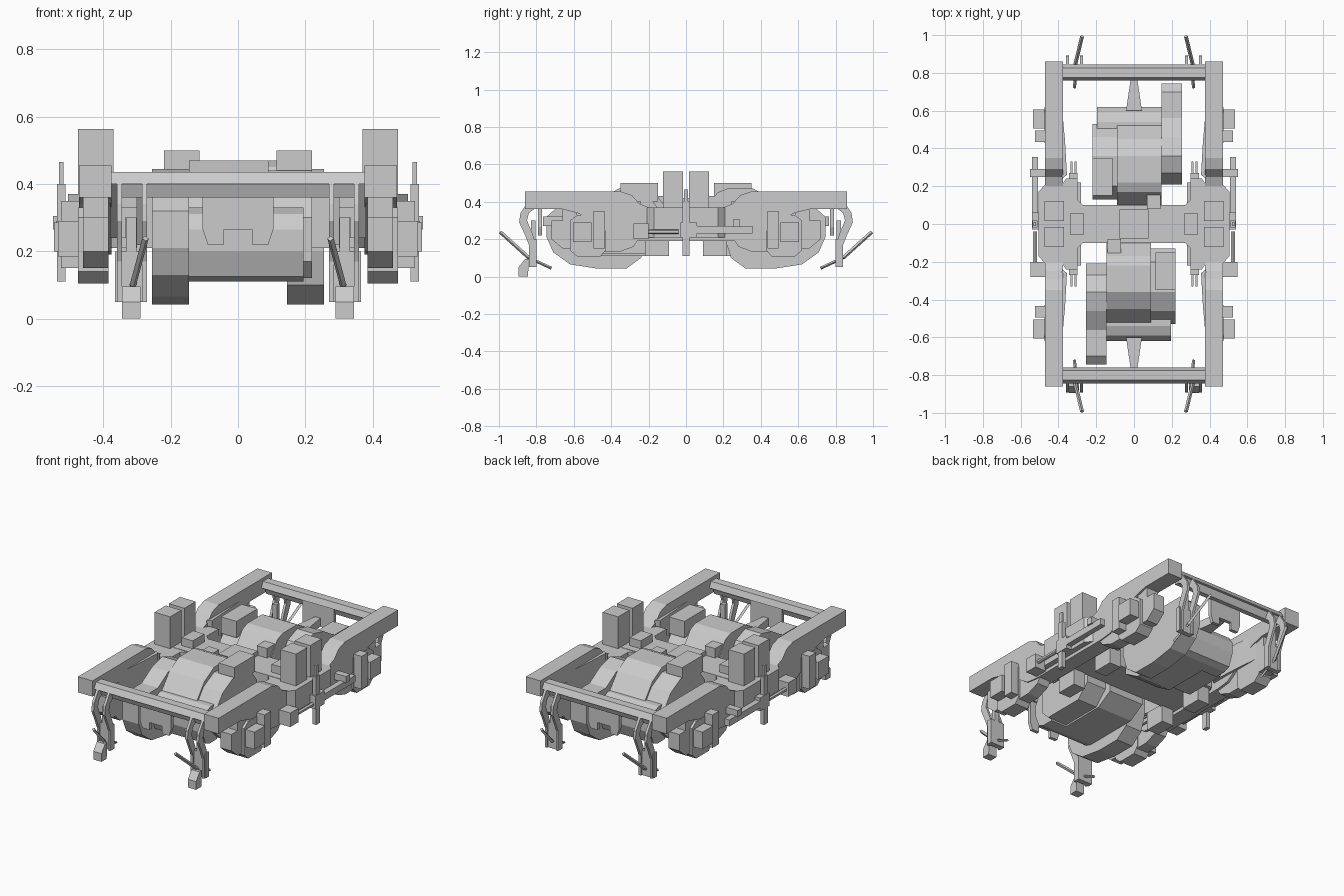
import bpy, bmesh
from mathutils import Vector

def mesh(name, verts, faces):
    me = bpy.data.meshes.new(name)
    bm = bmesh.new()
    vs = [bm.verts.new(v) for v in verts]
    for f in faces:
        bm.faces.new([vs[i] for i in f])
    bmesh.ops.recalc_face_normals(bm, faces=bm.faces)
    bm.to_mesh(me)
    bm.free()
    ob = bpy.data.objects.new(name, me)
    bpy.context.collection.objects.link(ob)

def spread(name, verts, faces, sym):
    """sym: '' single, 'x'/'y' mirrored, 'xy' four copies, 'r' half-turn copy."""
    signs = {'': [(1, 1)], 'x': [(1, 1), (-1, 1)], 'y': [(1, 1), (1, -1)],
             'xy': [(1, 1), (-1, 1), (1, -1), (-1, -1)], 'r': [(1, 1), (-1, -1)]}[sym]
    for sx, sy in signs:
        mesh(name, [(x * sx, y * sy, z) for x, y, z in verts], faces)

def prism(name, axis, pts, a, b, sym=''):
    """Extrude a profile: axis x uses (y,z) points, y uses (x,z), z uses (x,y)."""
    put = {'x': lambda p, t: (t, p[0], p[1]), 'y': lambda p, t: (p[0], t, p[1]),
           'z': lambda p, t: (p[0], p[1], t)}[axis]
    n = len(pts)
    verts = [put(p, a) for p in pts] + [put(p, b) for p in pts]
    faces = [list(range(n)), list(range(n, 2 * n))]
    faces += [(i, (i + 1) % n, n + (i + 1) % n, n + i) for i in range(n)]
    spread(name, verts, faces, sym)

def box(name, x0, x1, y0, y1, z0, z1, sym=''):
    prism(name, 'z', [(x0, y0), (x1, y0), (x1, y1), (x0, y1)], z0, z1, sym)

def rod(name, p, q, r, sym='', sides=4):
    bm = bmesh.new()
    p, q = Vector(p), Vector(q)
    bmesh.ops.create_cone(bm, cap_ends=True, segments=sides, radius1=r, radius2=r, depth=(q - p).length)
    rot = (q - p).to_track_quat('Z', 'Y')
    verts = [tuple(rot @ v.co + (p + q) / 2) for v in bm.verts]
    faces = [[v.index for v in f.verts] for f in bm.faces]
    bm.free()
    spread(name, verts, faces, sym)

# side frames: raised ends, dropped middle
half = [(.20, .37), (.25, .39), (.29, .435), (.35, .455), (.86, .455), (.86, .36),
        (.66, .36), (.58, .34), (.50, .30), (.42, .24), (.36, .20), (.28, .19)]
prism("side_frame", 'x', half + [(-y, z) for y, z in reversed(half)], .375, .472, 'x')
# inner flares of the side frames
prism("frame_flare", 'z', [(.38, .24), (.355, .26), (.365, .44), (.38, .60)], .24, .40, 'xy')

# transom with widened, sloped ends
prism("transom", 'z', [(-.36, -.10), (.36, -.10), (.36, .10), (-.36, .10)], .21, .372)
prism("transom_end", 'z', [(.27, -.10), (.30, -.13), (.30, -.24), (.36, -.24), (.38, -.21), (.47, -.21),
                           (.505, -.17), (.505, .17), (.47, .21), (.38, .21), (.36, .24), (.30, .24),
                           (.30, .13), (.27, .10)], .21, .37, 'x')
box("pivot_block", -.078, .078, -.078, .078, .36, .40)
box("bump_stop", .265, .34, -.055, .055, .36, .42, 'x')
box("secondary_spring", .37, .475, .015, .122, .36, .563, 'xy')
box("transom_foot", .28, .36, .09, .22, .11, .22, 'xy')

# end beams with bevelled faces
prism("end_beam", 'x', [(-.845, .40), (-.825, .435), (-.775, .435), (-.76, .40)], -.38, .38, 'y')
prism("end_beam_web", 'x', [(-.83, .40), (-.77, .40), (-.785, .36), (-.815, .36)], -.36, .36, 'y')
prism("centre_plate", 'y', [(-.105, .40), (-.105, .265), (-.09, .22), (-.042, .22), (-.042, .265),
                            (.042, .265), (.042, .22), (.09, .22), (.105, .265), (.105, .40)],
      -.79, -.77, 'y')

# end hangers, pipes and scrapers
hanger = [(-.845, .40), (-.885, .34), (-.892, .29), (-.86, .22), (-.84, .17), (-.84, .05),
          (-.80, .05), (-.80, .17), (-.825, .24), (-.85, .30), (-.84, .34), (-.80, .37)]
prism("hanger_outer", 'x', hanger, .345, .36, 'xy')
prism("hanger_inner", 'x', hanger, .27, .285, 'xy')
box("hanger_plate", .27, .365, -.83, -.80, .05, .20, 'xy')
box("hanger_strut", .302, .332, -.83, -.805, .18, .30, 'xy')
prism("pipe_foot", 'x', [(-.895, 0), (-.845, 0), (-.84, .095), (-.86, .095), (-.895, .05)], .29, .345, 'x')
rod("scraper_rod", (.275, -.993, .238), (.312, -.84, .10), .010, 'xy')
rod("scraper_tip", (.312, -.84, .10), (.314, -.72, .045), .008, 'xy')

# drive units, second one turned by a half turn
prism("gear_case", 'x', [(-.745, .21), (-.71, .13), (-.62, .065), (-.47, .042), (-.32, .042), (-.24, .10),
                         (-.21, .20), (-.21, .32), (-.27, .41), (-.36, .445), (-.46, .42), (-.56, .36),
                         (-.70, .36), (-.745, .32)], -.255, -.145, 'r')
prism("motor", 'x', [(-.53, .17), (-.48, .11), (-.20, .11), (-.10, .17), (-.10, .36), (-.17, .45),
                     (-.22, .47), (-.36, .47), (-.45, .42), (-.53, .32)], -.145, .09, 'r')
prism("motor_end", 'x', [(-.53, .17), (-.48, .12), (-.22, .12), (-.14, .20), (-.13, .34),
                         (-.20, .43), (-.36, .44), (-.46, .39), (-.53, .30)], .09, .22, 'r')
prism("axle_tube", 'x', [(-.62, .20), (-.59, .125), (-.55, .11), (-.48, .11), (-.48, .33), (-.54, .33),
                         (-.59, .31), (-.62, .265)], -.145, .195, 'r')
prism("motor_nose", 'z', [(-.042, -.60), (.042, -.60), (.018, -.765), (-.018, -.765)], .27, .32, 'r')
box("terminal_box", .115, .22, -.35, -.15, .40, .50, 'r')
box("motor_bracket", -.14, -.07, -.19, -.08, .34, .43, 'r')

# axle boxes, guide arms and primary springs
prism("axle_box", 'x', [(.43, .14), (.46, .105), (.58, .105), (.62, .14), (.62, .30), (.58, .33),
                        (.43, .33)], .385, .475, 'xy')
prism("axle_arm", 'x', [(.24, .22), (.28, .16), (.36, .13), (.44, .13), (.44, .25), (.32, .25)],
      .39, .465, 'xy')
box("axle_cap", .47, .535, .505, .605, .185, .29, 'xy')
box("axle_damper", .47, .525, .435, .495, .15, .35, 'xy')
prism("spring_ledge", 'x', [(.60, .15), (.66, .15), (.72, .20), (.72, .30), (.66, .30), (.66, .37),
                            (.58, .37)], .385, .46, 'xy')

# dampers and pipes on the outer sides
box("upright_damper", .512, .537, -.018, .018, .11, .40, 'x')
box("damper_rod", .518, .532, -.01, .01, .40, .465, 'x')
box("damper_mount", .50, .54, -.03, .06, .21, .29, 'x')
box("long_damper", .507, .54, .06, .355, .23, .27, 'x')
box("long_damper_bracket", .47, .55, .25, .29, .265, .305, 'x')
box("damper_bracket", .47, .547, -.28, -.20, .20, .285, 'x')
rod("short_damper", (.525, -.20, .24), (.525, -.04, .24), .012, 'x', 6)

# brake units by the wheels
box("brake_unit", .30, .345, .20, .27, .24, .33, 'xy')
box("brake_arm", .305, .315, .25, .33, .24, .30, 'xy')
box("brake_arm", .325, .335, .25, .33, .24, .30, 'xy')
